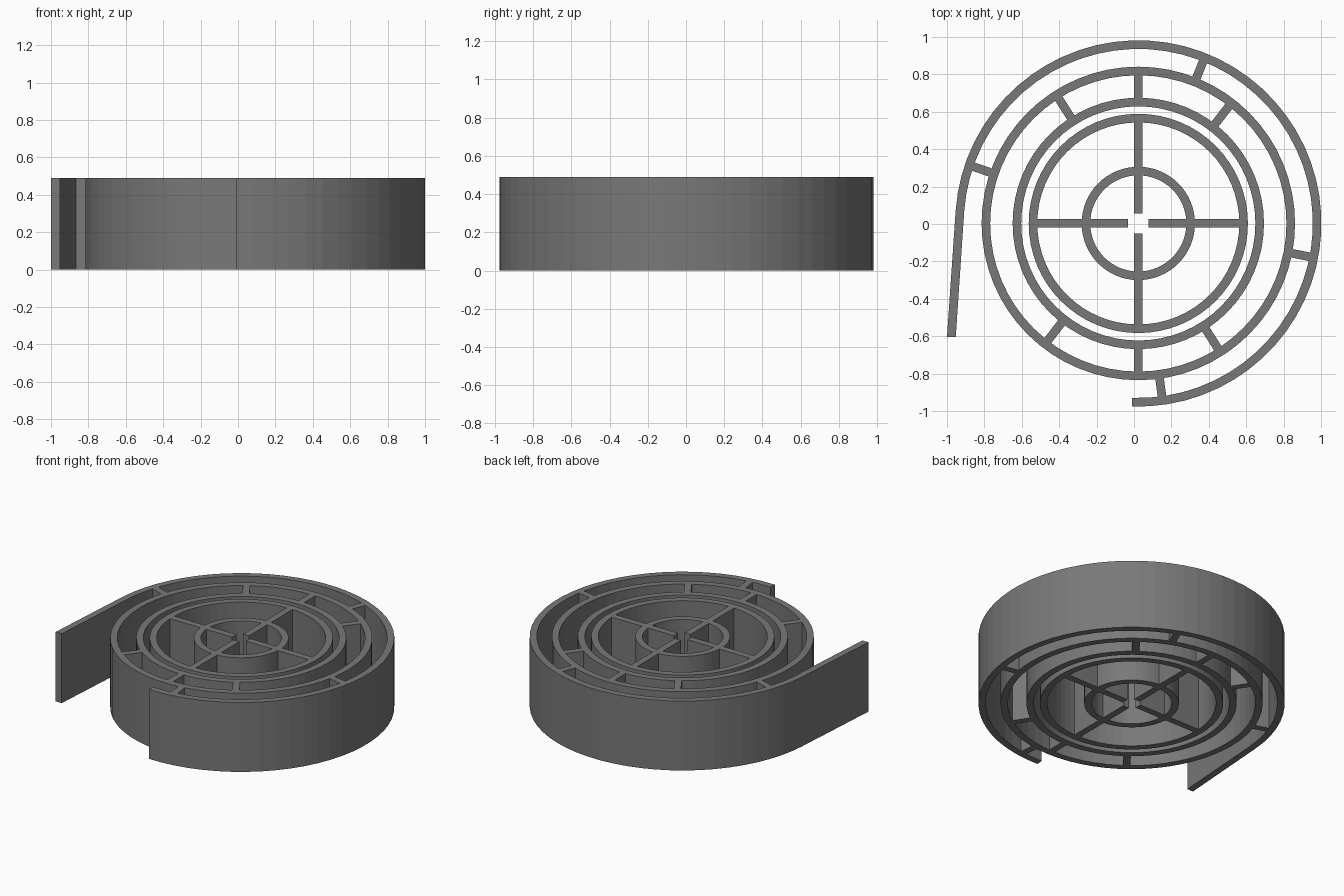
import bpy, math
from math import sin, cos, radians

if "Cube" in bpy.data.objects:
    bpy.data.objects.remove(bpy.data.objects["Cube"])

CX, CY, H, T = 0.023, 0.003, 0.49, 0.046   # centre, height, wall thickness
SEG = 64

mat = bpy.data.materials.new("grey_plastic")
mat.diffuse_color = (0.19, 0.19, 0.19, 1)
mat.use_nodes = True
mat.node_tree.nodes["Principled BSDF"].inputs["Base Color"].default_value = mat.diffuse_color


def polar(r, a):
    return (CX + r * cos(a), CY + r * sin(a))


def wall(name, outer, inner, closed=False):
    """Upright wall between two matching plan outlines."""
    n = len(outer)
    verts = [(x, y, z) for line in (outer, inner) for z in (0, H) for x, y in line]
    ob, ot, ib, it = 0, n, 2 * n, 3 * n
    faces = []
    for i in range(n if closed else n - 1):
        j = (i + 1) % n
        faces += [(ob + i, ob + j, ot + j, ot + i), (ib + j, ib + i, it + i, it + j),
                  (ot + i, ot + j, it + j, it + i), (ob + j, ob + i, ib + i, ib + j)]
    if not closed:
        e = n - 1
        faces += [(ob, ot, it, ib), (ob + e, ib + e, it + e, ot + e)]
    me = bpy.data.meshes.new(name)
    me.from_pydata(verts, [], faces)
    me.materials.append(mat)
    obj = bpy.data.objects.new(name, me)
    bpy.context.collection.objects.link(obj)
    return obj


def ring(name, r):
    angs = [2 * math.pi * i / SEG for i in range(SEG)]
    wall(name, [polar(r, a) for a in angs], [polar(r - T, a) for a in angs], True)


def strut(name, deg, r0, r1):
    a = radians(deg)
    nx, ny = -sin(a) * T / 2, cos(a) * T / 2
    ends = [polar(r1, a), polar(r0, a)]
    wall(name, [(x - nx, y - ny) for x, y in reversed(ends)],
         [(x + nx, y + ny) for x, y in reversed(ends)])


# concentric rings
R_HUB, R_DRUM, R_INNER, R_OUTER, R_SHELL = 0.303, 0.586, 0.672, 0.838, 0.979
ring("hub_ring", R_HUB)
ring("drum_ring", R_DRUM)
ring("inner_casing_ring", R_INNER)
ring("outer_casing_ring", R_OUTER)

# outer shell: open arc running into a straight tail
start, end = radians(-92), radians(175.8)
angs = [start + (end - start) * i / 48 for i in range(49)]
outer = [polar(R_SHELL, a) for a in angs]
inner = [polar(R_SHELL - T, a) for a in angs]
outer.append((-1.0, -0.605))
inner.append((-0.953, -0.605))
wall("shell_with_tail", outer, inner)

# cross spokes, open in the middle
for k in range(4):
    strut(f"hub_spoke_{k}", 90 * k, 0.054, R_HUB - T + 0.002)
    strut(f"drum_spoke_{k}", 90 * k, R_HUB - 0.002, R_DRUM - T + 0.002)

# struts between the casing rings, and between casing and shell
for k, d in enumerate((52.3, 90, 122.5, 232.3, 270, 302.5)):
    strut(f"casing_strut_{k}", d, R_INNER - 0.002, R_OUTER - T + 0.002)
for k, d in enumerate((68.2, 161, -11, -82.2)):
    strut(f"shell_strut_{k}", d, R_OUTER - 0.002, R_SHELL - T + 0.002)
